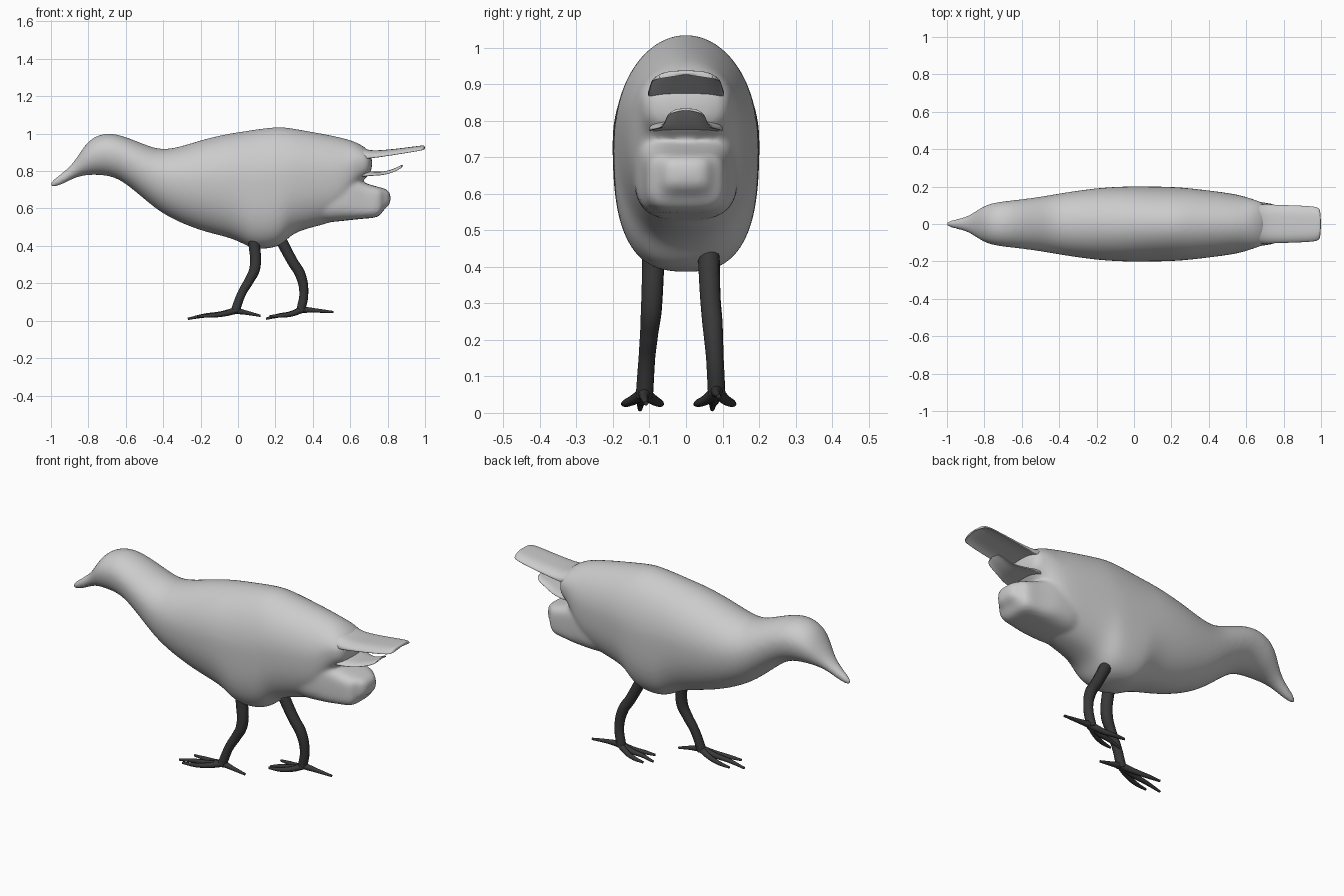
import bpy, bmesh, math
from mathutils import Vector

if "Cube" in bpy.data.objects:
    bpy.data.objects.remove(bpy.data.objects["Cube"])

SIDES = 32


def power(v, n):
    return math.copysign(abs(v) ** (2 / n), v)


def loft(name, sections, n=2.0, mid=.5, arch=0.0, square_top=True):
    """Rings along x: (x, top, bottom, half width[, squareness])."""
    bm = bmesh.new()
    rings = []
    for x, top, bot, w, *sq in sections:
        p = sq[0] if sq else n
        zm = bot + (top - bot) * mid
        ring = []
        for i in range(SIDES):
            a = 2 * math.pi * i / SIDES
            c, s = math.cos(a), math.sin(a)
            k = p if s < 0 or square_top else 2.0
            h = top - zm if s > 0 else zm - bot
            y = power(c, k)
            ring.append(bm.verts.new((x, w * y, zm + h * power(s, k) - arch * y ** 4)))
        rings.append(ring)
    for r, q in zip(rings, rings[1:]):
        for i in range(SIDES):
            j = (i + 1) % SIDES
            bm.faces.new((r[i], r[j], q[j], q[i]))
    bm.faces.new(rings[0][::-1])
    bm.faces.new(rings[-1])
    bmesh.ops.recalc_face_normals(bm, faces=bm.faces)
    me = bpy.data.meshes.new(name)
    bm.to_mesh(me)
    bm.free()
    for f in me.polygons:
        f.use_smooth = True
    ob = bpy.data.objects.new(name, me)
    bpy.context.collection.objects.link(ob)
    sub = ob.modifiers.new("Smooth", "SUBSURF")
    sub.levels = sub.render_levels = 2
    return ob


def bake(ob):
    dg = bpy.context.evaluated_depsgraph_get()
    me = bpy.data.meshes.new_from_object(ob.evaluated_get(dg))
    ob.modifiers.clear()
    ob.data = me


# Head, neck and trunk, with the belly dropping to meet the legs
body = loft("body", [
    (-1.01, .74, .704, .012), (-.94, .79, .726, .029), (-.88, .84, .762, .045),
    (-.82, .94, .778, .088), (-.77, .985, .78, .11), (-.7, 1.006, .777, .122),
    (-.62, .992, .752, .13), (-.5, .943, .648, .146), (-.39, .902, .558, .166),
    (-.2, .968, .477, .194), (-.05, 1.002, .446, .202, 2.2), (.03, 1.013, .41, .202, 2.5),
    (.08, 1.022, .38, .202, 2.8), (.21, 1.039, .386, .199, 2.8), (.26, 1.034, .43, .195, 2.6),
    (.31, 1.026, .48, .191, 2.4), (.5, .992, .52, .168, 2.4), (.57, .975, .565, .154, 2.4),
    (.62, .96, .68, .139, 2.5), (.66, .94, .752, .125, 2.7), (.72, .898, .785, .105, 3)],
    n=2.05, mid=.55, square_top=False)

# Rump lump under the tail, with its small end knob
rump = loft("rump", [
    (.35, .82, .51, .15, 2.6), (.56, .8, .533, .143, 3.2), (.62, .765, .54, .13),
    (.68, .735, .546, .116), (.74, .718, .55, .109), (.765, .712, .566, .099),
    (.78, .708, .598, .072), (.818, .69, .62, .055)], n=4)

# Merge into one soft skin
for o in [body, rump]:
    bake(o)
bpy.ops.object.select_all(action="DESELECT")
rump.select_set(True)
body.select_set(True)
bpy.context.view_layer.objects.active = body
bpy.ops.object.join()
rm = body.modifiers.new("Skin", "REMESH")
rm.mode = "VOXEL"
rm.voxel_size = .009
rm.use_smooth_shade = True
sm = body.modifiers.new("Relax", "SMOOTH")
sm.factor, sm.iterations = .5, 14

# Tail feathers
loft("upper_tail", [
    (.6, .95, .86, .098), (.68, .916, .868, .106), (.73, .907, .877, .104),
    (.88, .923, .903, .099), (.98, .937, .921, .094), (1.0, .938, .929, .077)],
    n=3, arch=.018)
loft("lower_tail", [
    (.62, .805, .765, .11), (.71, .798, .778, .1), (.76, .795, .781, .082),
    (.81, .803, .79, .06), (.86, .824, .812, .055), (.882, .838, .83, .044)],
    n=3, arch=.01)

# Legs and feet as tapered tubes
dark = bpy.data.materials.new("dark_leg")
dark.diffuse_color = (.04, .04, .04, 1)
dark.use_nodes = True
dark.node_tree.nodes["Principled BSDF"].inputs["Base Color"].default_value = dark.diffuse_color


def tubes(name, paths):
    cu = bpy.data.curves.new(name, "CURVE")
    cu.dimensions = "3D"
    cu.bevel_depth = 1
    cu.bevel_resolution = 4
    cu.use_fill_caps = True
    cu.resolution_u = 6
    for pts in paths:
        sp = cu.splines.new("BEZIER")
        sp.bezier_points.add(len(pts) - 1)
        for b, (x, y, z, r) in zip(sp.bezier_points, pts):
            b.co = Vector((x, y, z))
            b.radius = r
            b.handle_left_type = b.handle_right_type = "AUTO"
    cu.materials.append(dark)
    ob = bpy.data.objects.new(name, cu)
    bpy.context.collection.objects.link(ob)


def leg(side, shank, mid_reach, side_reach, back_tip):
    tubes(side + "_leg", [shank])
    x, y, z, _ = shank[-1]
    toes = [[(x + .01, y, z + .010, .018), (x - reach * .3, y + d * .5, .036, .014),
             (x - reach * .65, y + d * .85, .027, .011), (x - reach, y + d, tip, .006)]
            for d, reach, tip in ((-.058, side_reach, .024), (-.012, mid_reach, .010),
                                  (.048, side_reach, .024))]
    bx, bz = back_tip
    toes.append([(x, y, z + .010, .018), ((x + bx) / 2, y, (z + bz) / 2 + .006, .011),
                 (bx, y + .005, bz, .006)])
    tubes(side + "_foot", toes)


leg("right", [(.085, -.089, .43, .031), (.090, -.095, .28, .029), (.060, -.101, .215, .025),
              (.022, -.107, .15, .023), (-.018, -.114, .045, .024)], .25, .20, (.12, .026))
leg("left", [(.225, .062, .44, .030), (.295, .067, .31, .028), (.332, .072, .25, .028),
             (.352, .079, .15, .024), (.335, .084, .05, .024)], .185, .165, (.51, .046))
